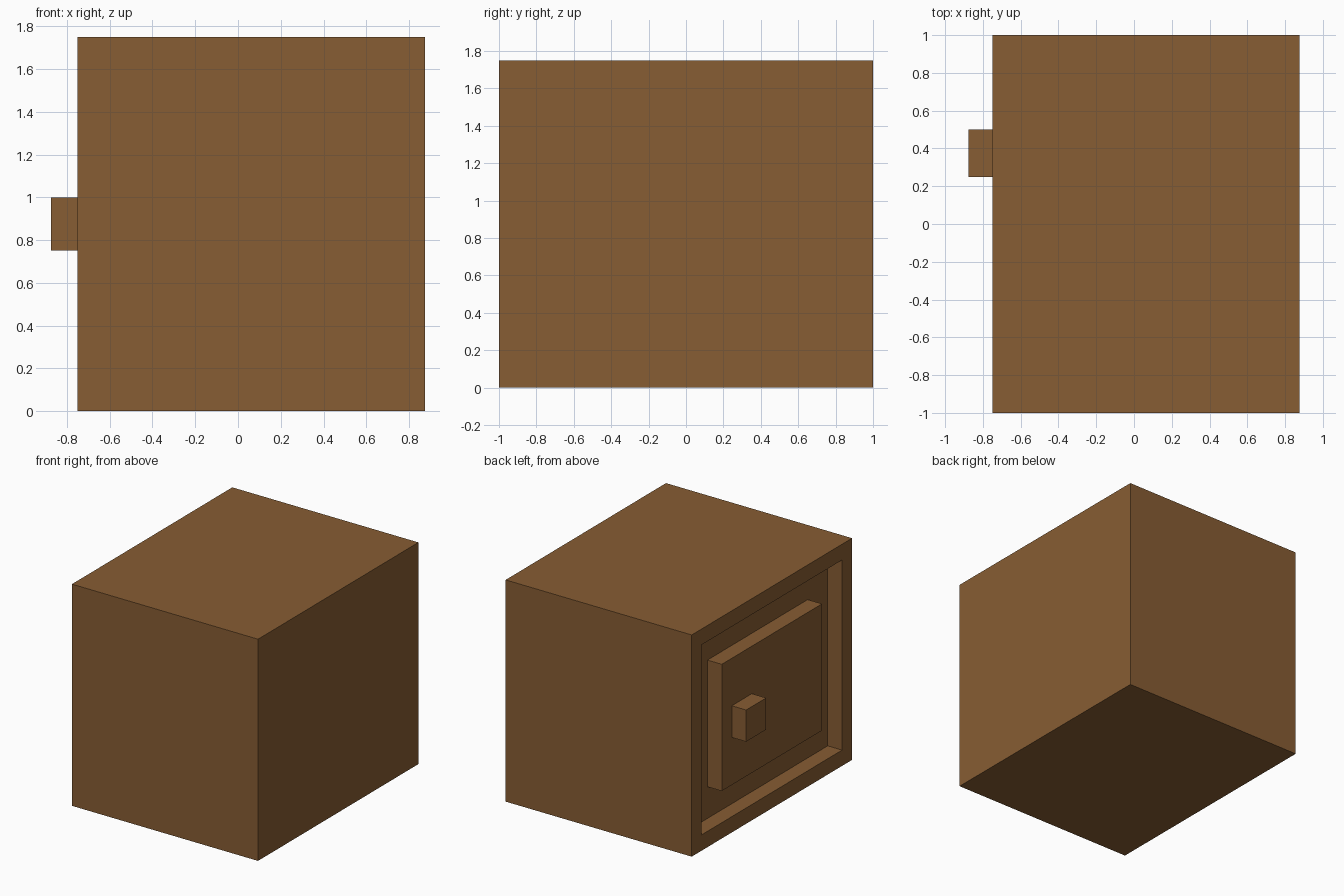
import bpy, bmesh
from mathutils import Vector

if "Cube" in bpy.data.objects:
    bpy.data.objects.remove(bpy.data.objects["Cube"])

wood = bpy.data.materials.new("brown_wood")
wood.diffuse_color = (0.242, 0.109, 0.033, 1)
wood.use_nodes = True
wood.node_tree.nodes["Principled BSDF"].inputs["Base Color"].default_value = wood.diffuse_color


def box(name, lo, hi, edit=None):
    """Axis-aligned box from corner lo to corner hi, with optional bmesh edit."""
    lo, hi = Vector(lo), Vector(hi)
    bm = bmesh.new()
    bmesh.ops.create_cube(bm, size=1)
    bmesh.ops.scale(bm, vec=hi - lo, verts=bm.verts)
    bmesh.ops.translate(bm, vec=(lo + hi) / 2, verts=bm.verts)
    bm.normal_update()
    if edit:
        edit(bm)
    mesh = bpy.data.meshes.new(name)
    bm.to_mesh(mesh)
    bm.free()
    mesh.materials.append(wood)
    obj = bpy.data.objects.new(name, mesh)
    bpy.context.collection.objects.link(obj)
    return obj


def recess_front(bm):
    """Frame of 0.125 around the -x face, with its centre sunk by 0.125."""
    face = min(bm.faces, key=lambda f: f.calc_center_median().x)
    bmesh.ops.inset_individual(bm, faces=[face], thickness=0.125, use_even_offset=True)
    floor = bmesh.ops.extrude_discrete_faces(bm, faces=[face])["faces"][0]
    bmesh.ops.translate(bm, vec=(0.125, 0, 0), verts=floor.verts)


# Cabinet body with recessed door opening
box("cabinet_body", (-0.75, -1, 0), (0.875, 1, 1.75), recess_front)
# Raised centre panel of the door
box("door_panel", (-0.75, -0.625, 0.375), (-0.625, 0.625, 1.375))
# Square knob
box("door_knob", (-0.875, 0.25, 0.75), (-0.75, 0.5, 1.0))
